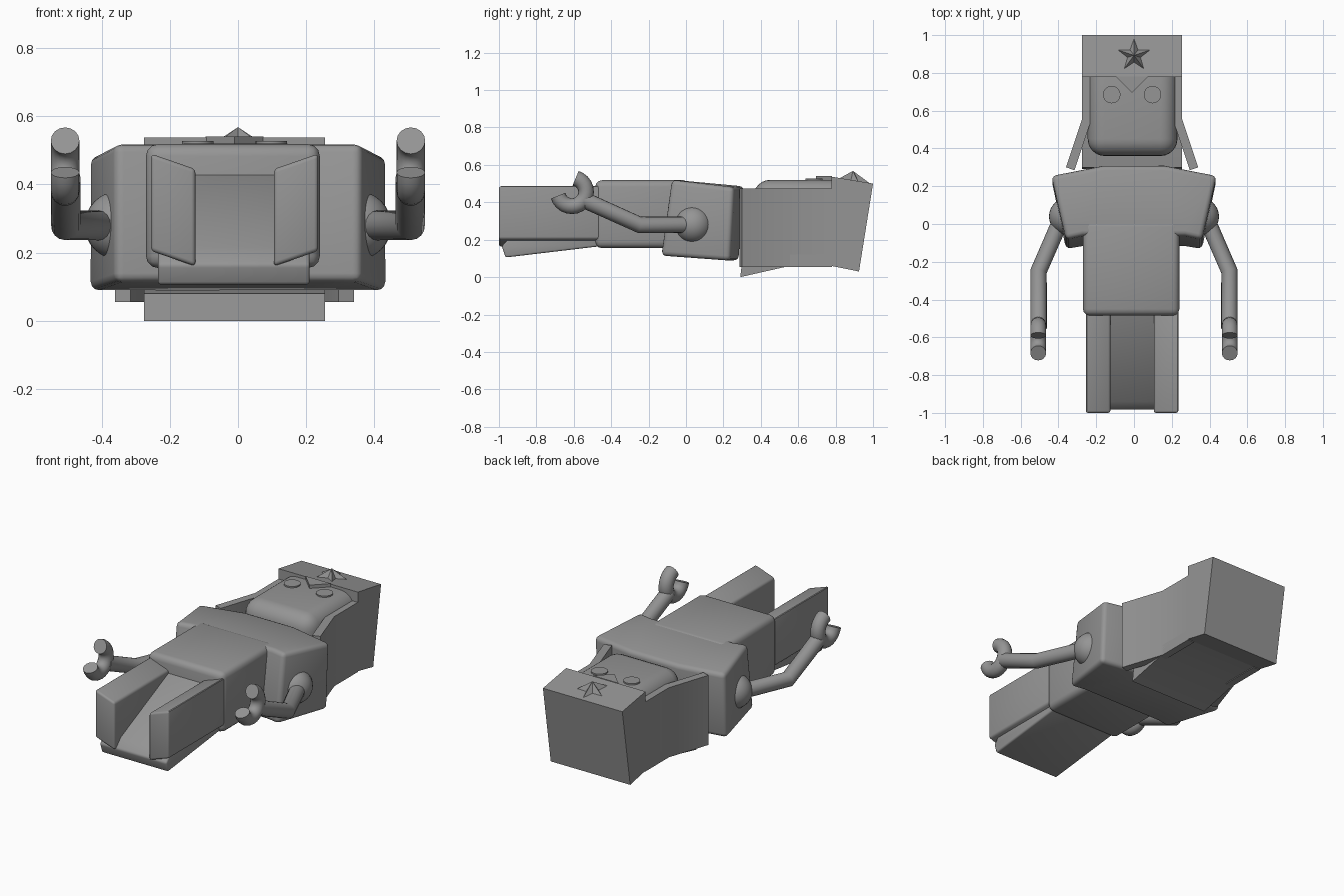
import bpy, bmesh, math
from mathutils import Vector

cube = bpy.data.objects.get("Cube")
if cube:
    bpy.data.objects.remove(cube, do_unlink=True)

grey = bpy.data.materials.new("plain grey")
grey.use_nodes = True
grey.diffuse_color = (0.3, 0.3, 0.3, 1)
grey.node_tree.nodes["Principled BSDF"].inputs["Base Color"].default_value = (0.3, 0.3, 0.3, 1)

CX = -0.01  # middle of head, torso and legs


def finish(obj, smooth=True):
    obj.data.materials.append(grey)
    bpy.ops.object.select_all(action="DESELECT")
    obj.select_set(True)
    bpy.context.view_layer.objects.active = obj
    if smooth and obj.type == "MESH":
        bpy.ops.object.shade_smooth_by_angle(angle=math.radians(35))


def loft(name, sections, bevel=0.0, segments=3):
    """Skin a row of equal point loops and cap both ends."""
    bm = bmesh.new()
    rings = [[bm.verts.new(p) for p in sec] for sec in sections]
    n = len(rings[0])
    for a, b in zip(rings, rings[1:]):
        for i in range(n):
            j = (i + 1) % n
            bm.faces.new((a[i], a[j], b[j], b[i]))
    bm.faces.new(rings[0])
    bm.faces.new(rings[-1])
    bmesh.ops.recalc_face_normals(bm, faces=bm.faces)
    if bevel:
        edges = [e for e in bm.edges if e.calc_face_angle(0) > 0.5]
        bmesh.ops.bevel(bm, geom=edges, offset=bevel, segments=segments,
                        profile=0.5, affect="EDGES", clamp_overlap=True)
    mesh = bpy.data.meshes.new(name)
    bm.to_mesh(mesh)
    bm.free()
    obj = bpy.data.objects.new(name, mesh)
    bpy.context.collection.objects.link(obj)
    finish(obj)
    return obj


def side_prism(name, profile, x0, x1, bevel=0.0, drop=0.0, segments=3):
    """Extrude a (y, z) profile along x; the x1 end is lowered by drop."""
    return loft(name, [[(x0, y, z) for y, z in profile],
                       [(x1, y, z - drop) for y, z in profile]], bevel, segments)


def flat_prism(name, outline, z0, z1):
    """Extrude an (x, y) outline along z."""
    return loft(name, [[(x, y, z) for x, y in outline] for z in (z0, z1)])


def box(y0, y1, z0, z1):
    return [(y0, z0), (y1, z0), (y1, z1), (y0, z1)]


def tube(name, points, radius):
    curve = bpy.data.curves.new(name, "CURVE")
    curve.dimensions = "3D"
    curve.bevel_depth = radius
    curve.bevel_resolution = 6
    curve.use_fill_caps = True
    spline = curve.splines.new("POLY")
    spline.points.add(len(points) - 1)
    for point, co in zip(spline.points, points):
        point.co = (*co, 1)
    spline.use_smooth = True
    obj = bpy.data.objects.new(name, curve)
    bpy.context.collection.objects.link(obj)
    finish(obj)


# Torso and wedge-shaped shoulders
side_prism("torso", box(-0.485, 0.02, 0.155, 0.518), -0.27, 0.24, 0.035)

outer = [(0.36, -0.135, 0.115), (0.36, -0.08, 0.52), (0.437, 0.255, 0.48), (0.437, 0.235, 0.088)]
inner = [(0.27, -0.12, 0.115), (0.27, -0.06, 0.52), (0.16, 0.31, 0.485), (0.16, 0.28, 0.088)]
flip = lambda sec: [(-x, y, z) for x, y, z in sec]
loft("shoulders", [flip(outer), flip(inner), inner, outer], 0.025)

# Legs: sloping floor between two side walls
side_prism("leg_floor", [(-0.965, 0.105), (-0.46, 0.165), (-0.46, 0.44), (-0.94, 0.215), (-0.985, 0.165)],
           -0.235, 0.21, 0.01)
for side, label in ((-1, "right"), (1, "left")):
    side_prism(label + "_leg_wall", box(-1, -0.46, 0.205, 0.49),
               CX + side * 0.245, CX + side * 0.115, 0.012, drop=0.045)

# Head with a rounded chin
side_prism("head", box(0.36, 0.9, 0.1, 0.52), -0.245, 0.23, 0.09, segments=6)

# Hat crown, back flap and side pieces
side_prism("hat_crown", [(0.778, 0.06), (0.925, 0.03), (1.0, 0.5), (0.778, 0.537)], -0.275, 0.255)
side_prism("hat_back_flap", [(0.29, 0.0), (0.555, 0.06), (0.78, 0.06), (0.78, 0.12), (0.555, 0.12), (0.3, 0.08)],
           -0.275, 0.255)
for side, label in ((-1, "right"), (1, "left")):
    outline = [(0.265, 0.78), (0.265, 0.555), (0.35, 0.3), (0.305, 0.285), (0.22, 0.54), (0.22, 0.78)]
    flat_prism(label + "_hat_flap", [(CX + side * x, y) for x, y in outline], 0.055, 0.475)

# Pointed brim and flat eyes
flat_prism("brim_point", [(CX - 0.085, 0.78), (CX, 0.695), (CX + 0.085, 0.78)], 0.515, 0.54)
for side, label in ((-1, "right"), (1, "left")):
    bpy.ops.mesh.primitive_cylinder_add(vertices=32, radius=0.046, depth=0.016,
                                        location=(CX + side * 0.108, 0.685, 0.52))
    eye = bpy.context.object
    eye.name = label + "_eye"
    finish(eye)

# Raised five-pointed star on the sloping hat front
bm = bmesh.new()
rim = []
for i in range(10):
    a = math.pi / 2 + i * math.pi / 5
    r = 0.036 if i % 2 else 0.087
    y = 0.893 + r * math.sin(a)
    rim.append(bm.verts.new((r * math.cos(a), y, 0.537 - 0.167 * (y - 0.778))))
apex = bm.verts.new((0, 0.893, 0.568))
for i in range(10):
    bm.faces.new((rim[i], rim[(i + 1) % 10], apex))
bm.faces.new(rim[::-1])
mesh = bpy.data.meshes.new("star")
bm.to_mesh(mesh)
bm.free()
star = bpy.data.objects.new("star", mesh)
bpy.context.collection.objects.link(star)
finish(star, smooth=False)

# Arms with ball shoulders and open claw hands
for side, label in ((-1, "right"), (1, "left")):
    bpy.ops.mesh.primitive_uv_sphere_add(segments=32, ring_count=16, radius=0.1,
                                         location=(side * 0.35, 0.04, 0.28))
    ball = bpy.context.object
    ball.name = label + "_shoulder_ball"
    finish(ball)
    tube(label + "_arm", [(side * 0.37, 0.06, 0.28), (side * 0.505, -0.25, 0.28),
                          (side * 0.505, -0.55, 0.415)], 0.044)
    arc = [math.radians(195 + 240 * i / 16) for i in range(17)]
    tube(label + "_hand", [(side * 0.507, -0.61 + 0.076 * math.cos(a), 0.455 + 0.076 * math.sin(a))
                           for a in arc], 0.042)
